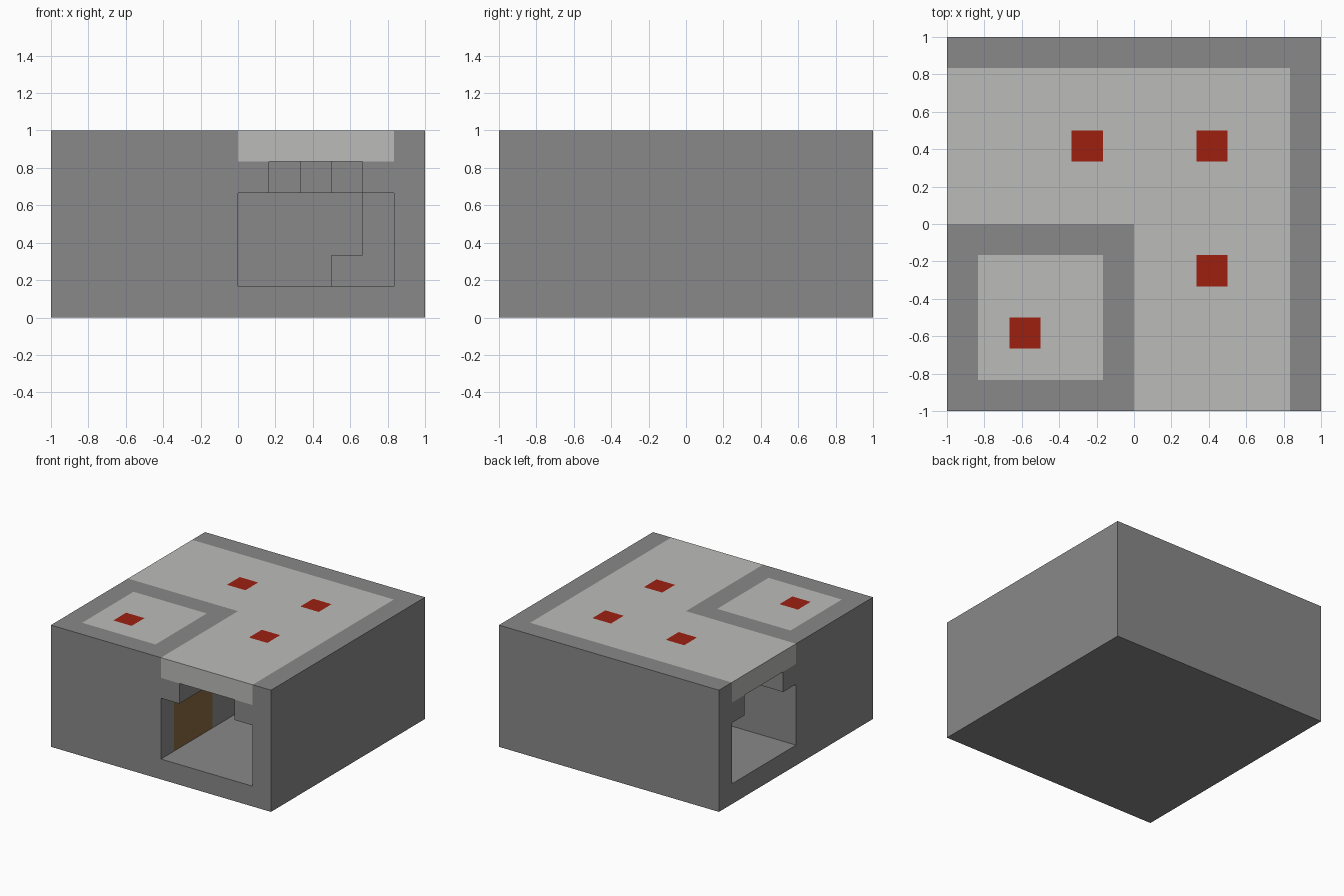
import bpy
import bmesh

U = 1 / 6  # one grid unit of the block

cube = bpy.data.objects.get("Cube")
if cube:
    bpy.data.objects.remove(cube, do_unlink=True)


def material(name, r, g, b):
    mat = bpy.data.materials.new(name)
    mat.use_nodes = True
    mat.diffuse_color = (r, g, b, 1)
    mat.node_tree.nodes["Principled BSDF"].inputs["Base Color"].default_value = (r, g, b, 1)
    return mat


stone = material("grey stone", 0.25, 0.25, 0.25)
pale = material("pale roof", 0.50, 0.50, 0.485)
red = material("red lamp", 0.34, 0.014, 0.005)
wood = material("brown wood", 0.25, 0.145, 0.055)


def prism(name, outline, low, high, mat=None):
    """Extrude an outline, given in grid units, between two heights."""
    bm = bmesh.new()
    base = bm.faces.new([bm.verts.new((x * U, y * U, low * U)) for x, y in outline])
    top = bmesh.ops.extrude_face_region(bm, geom=[base])["geom"]
    moved = [v for v in top if isinstance(v, bmesh.types.BMVert)]
    bmesh.ops.translate(bm, verts=moved, vec=(0, 0, (high - low) * U))
    bmesh.ops.recalc_face_normals(bm, faces=bm.faces)
    mesh = bpy.data.meshes.new(name)
    bm.to_mesh(mesh)
    bm.free()
    obj = bpy.data.objects.new(name, mesh)
    bpy.context.collection.objects.link(obj)
    if mat:
        mesh.materials.append(mat)
    return obj


def rect(x0, x1, y0, y1):
    return [(x0, y0), (x1, y0), (x1, y1), (x0, y1)]


def bend(inner, outer, end):
    """L-shaped outline running from the front mouth to the side mouth."""
    return [(inner, end), (outer, end), (outer, outer),
            (end, outer), (end, inner), (inner, inner)]


def cut(target, name, outline, low, high):
    cutter = prism(name, outline, low, high)
    cutter.hide_render = True
    cutter.hide_viewport = True
    cutter.display_type = 'WIRE'
    mod = target.modifiers.new(name, 'BOOLEAN')
    mod.operation = 'DIFFERENCE'
    mod.solver = 'EXACT'
    mod.object = cutter


# Outer block, hollowed by the bent corridor and a small room
block = prism("stone_block", rect(-6, 6, -6, 6), 0, 6, stone)
cut(block, "corridor_cutter", bend(0, 5, -7), 1, 4)
cut(block, "corridor_neck_cutter", bend(1, 4, -7), 3, 5)
cut(block, "corridor_roof_cutter", bend(0, 5, -7), 5, 7)
cut(block, "room_cutter", rect(-5, -1, -5, -1), 1, 4)
cut(block, "room_neck_cutter", rect(-4, -2, -4, -2), 3, 5)
cut(block, "room_roof_cutter", rect(-5, -1, -5, -1), 5, 7)
cut(block, "doorway_cutter", rect(-1.5, 0.5, -5, -2), 1, 4)

# Wooden door between corridor and room
prism("room_door", rect(-1, 0, -5, -2), 1, 4, wood)

# Flush roof slabs
corridor_roof = prism("corridor_roof", bend(0, 5, -6), 5, 6, pale)
room_roof = prism("room_roof", rect(-5, -1, -5, -1), 5, 6, pale)

# Lamps set through the roofs, each with a holder below
lamps = [("corner", 2, 2, corridor_roof), ("side", -2, 2, corridor_roof),
         ("front", 2, -2, corridor_roof), ("room", -4, -4, room_roof)]
for label, x, y, roof in lamps:
    spot = rect(x, x + 1, y, y + 1)
    cut(roof, label + "_lamp_cutter", spot, 4.5, 6.5)
    prism(label + "_lamp", spot, 5, 6, red)
    prism(label + "_lamp_holder", spot, 4, 5, stone)

# Pillar and step in the corridor corner
prism("corner_pillar", rect(4, 5, 4, 5), 1, 4, stone)
prism("corner_step", rect(3, 4, 4, 5), 1, 2, stone)
